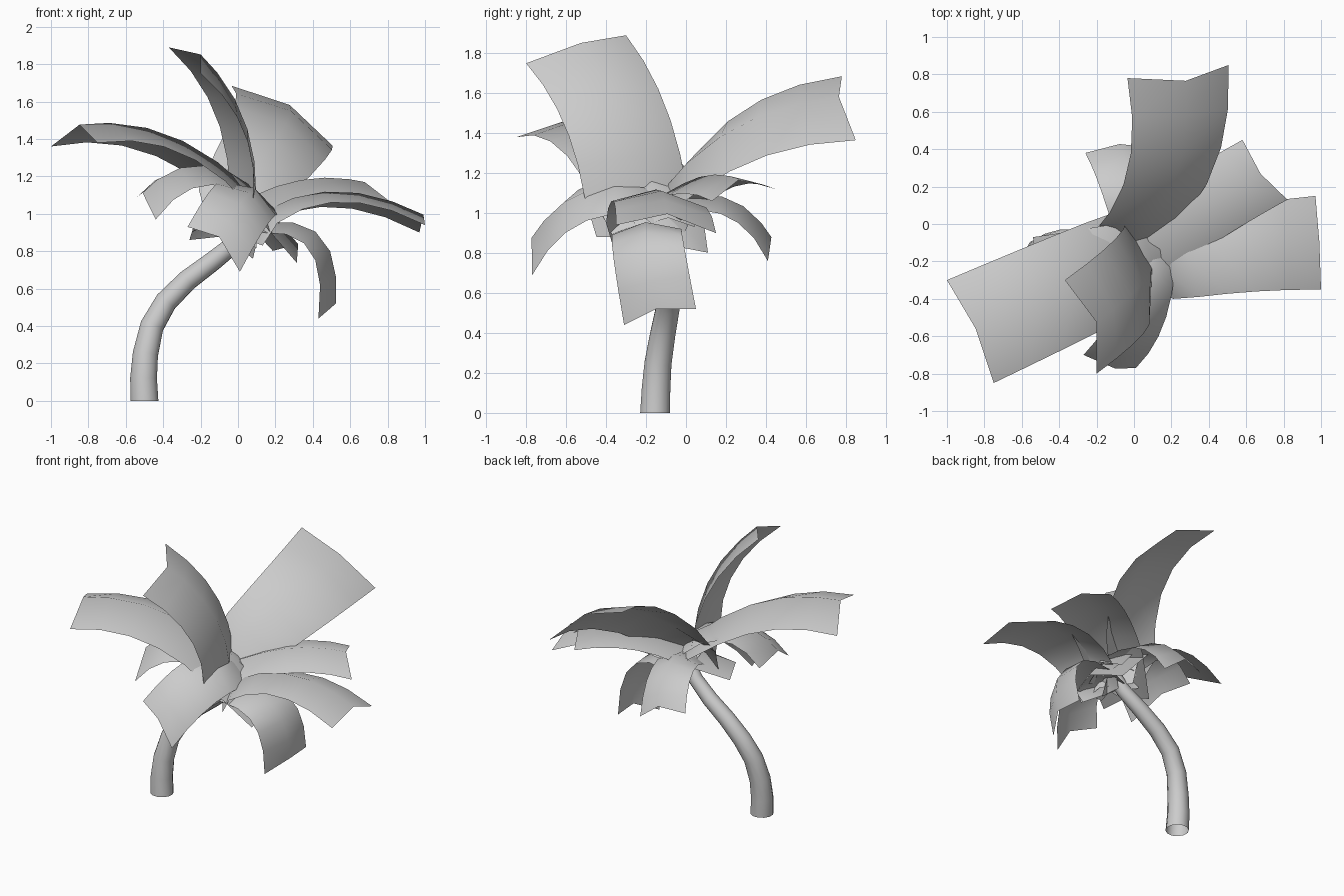
import bpy
from mathutils import Vector as V

if "Cube" in bpy.data.objects:
    bpy.data.objects.remove(bpy.data.objects["Cube"])


def add_mesh(name, verts, faces):
    me = bpy.data.meshes.new(name)
    me.from_pydata(verts, [], faces)
    me.update()
    ob = bpy.data.objects.new(name, me)
    bpy.context.collection.objects.link(ob)
    for p in me.polygons:
        p.use_smooth = True
    return ob


# Creased frond: a bent strip through root, middle and tip with a central ridge;
# the heel is where its lower end tucks down into the crown
def frond(name, heel, root, mid, tip, side_root, side_tip, lift=0.07, notch=0.05, rows=6):
    heel, root, mid, tip, s0, s1 = map(V, (heel, root, mid, tip, side_root, side_tip))
    ctrl = 2 * mid - (root + tip) / 2

    def at(t):
        return root * (1 - t) ** 2 + ctrl * 2 * t * (1 - t) + tip * t * t

    def tangent(t):
        return (2 * (1 - t) * (ctrl - root) + 2 * t * (tip - ctrl)).normalized()

    sign = 1 if tangent(0.6).cross(s0.lerp(s1, 0.7)).z > 0 else -1
    n0 = sign * (root - heel).cross(s0).normalized()
    verts = [heel - s0 * 0.8, heel + n0 * lift, heel + s0 * 0.8]
    for i in range(rows):
        t = i / (rows - 1)
        c, d = at(t), tangent(t)
        s = s0.lerp(s1, t ** 0.6)
        n = sign * d.cross(s).normalized()
        ridge = c + n * lift
        if i == rows - 1:
            ridge -= d * notch
        verts += [c - s, ridge, c + s]
    faces = []
    for r in range(rows):
        for k in (0, 1):
            a = 3 * r + k
            faces.append((a, a + 1, a + 4, a + 3))
    return add_mesh(name, verts, faces)


# Large upper fronds
frond("frond_left", (0.25, -0.09, 0.77), (0.0, -0.18, 1.05), (-0.42, -0.37, 1.335),
      (-0.875, -0.575, 1.37), (0.08, -0.25, -0.04), (0.125, -0.275, 0.01), lift=0.1)
frond("frond_upright", (0.03, -0.24, 0.88), (0.02, -0.25, 1.09), (-0.05, -0.36, 1.5),
      (-0.285, -0.55, 1.82), (0.06, -0.26, 0), (0.085, -0.25, -0.07), lift=0.08)
frond("frond_back", (-0.03, -0.18, 0.88), (-0.05, -0.08, 1.05), (0.2, 0.3, 1.385),
      (0.235, 0.815, 1.525), (0.16, -0.04, -0.08), (0.27, 0.035, -0.16))
frond("frond_right", (0.1, -0.22, 0.83), (0.17, -0.22, 0.95), (0.55, -0.14, 1.05),
      (0.985, -0.1, 0.92), (0.04, -0.18, 0), (0.015, -0.25, 0.02), notch=0.03)
# Small lower fronds
frond("frond_back_right", (-0.17, -0.28, 0.89), (0.1, -0.08, 1.03), (0.4, 0.115, 1.12),
      (0.7, 0.29, 1.09), (0.1, -0.17, -0.01), (0.12, -0.16, -0.03))
frond("frond_back_low", (0.06, -0.25, 0.9), (0.05, -0.05, 1.01), (-0.02, 0.21, 1.01),
      (-0.09, 0.395, 0.81), (0.15, 0, 0), (0.17, 0.015, -0.05), lift=0.06)
frond("frond_left_low", (0.17, -0.1, 0.93), (0.05, -0.17, 1.08), (-0.24, -0.25, 1.19),
      (-0.49, -0.31, 1.03), (0.04, -0.18, 0), (0.05, -0.24, -0.06))
frond("frond_front", (0.11, -0.02, 0.9), (0.07, -0.22, 1.07), (0.01, -0.52, 1.04),
      (-0.13, -0.735, 0.81), (0.15, -0.02, -0.07), (0.14, -0.035, -0.12), lift=0.065)
frond("frond_drooping", (0.02, -0.19, 0.87), (0.15, -0.19, 0.9), (0.42, -0.19, 0.83),
      (0.47, -0.13, 0.48), (0.02, 0.17, 0), (0.04, 0.18, 0.04), lift=0.05)

# Curved trunk: tapering tube, open at the bottom
path = [(-0.5, -0.155, 0, 0.077), (-0.505, -0.15, 0.12, 0.074), (-0.495, -0.14, 0.25, 0.070),
        (-0.46, -0.115, 0.4, 0.065), (-0.385, -0.09, 0.53, 0.061), (-0.27, -0.085, 0.645, 0.057),
        (-0.13, -0.09, 0.75, 0.053), (0.0, -0.11, 0.855, 0.048), (0.09, -0.13, 0.98, 0.045)]
cu = bpy.data.curves.new("trunk_path", 'CURVE')
cu.dimensions = '3D'
cu.bevel_depth = 1
cu.bevel_resolution = 4
sp = cu.splines.new('POLY')
sp.points.add(len(path) - 1)
for p, (x, y, z, r) in zip(sp.points, path):
    p.co = (x, y, z, 1)
    p.radius = r
tmp = bpy.data.objects.new("trunk_path", cu)
bpy.context.collection.objects.link(tmp)
bpy.context.view_layer.update()
me = bpy.data.meshes.new_from_object(tmp.evaluated_get(bpy.context.evaluated_depsgraph_get()))
bpy.data.objects.remove(tmp)
for p in me.polygons:
    p.use_smooth = True
for v in me.vertices:
    v.co.z = v.co.z if v.co.z > 0.02 else 0
trunk = bpy.data.objects.new("trunk", me)
bpy.context.collection.objects.link(trunk)
